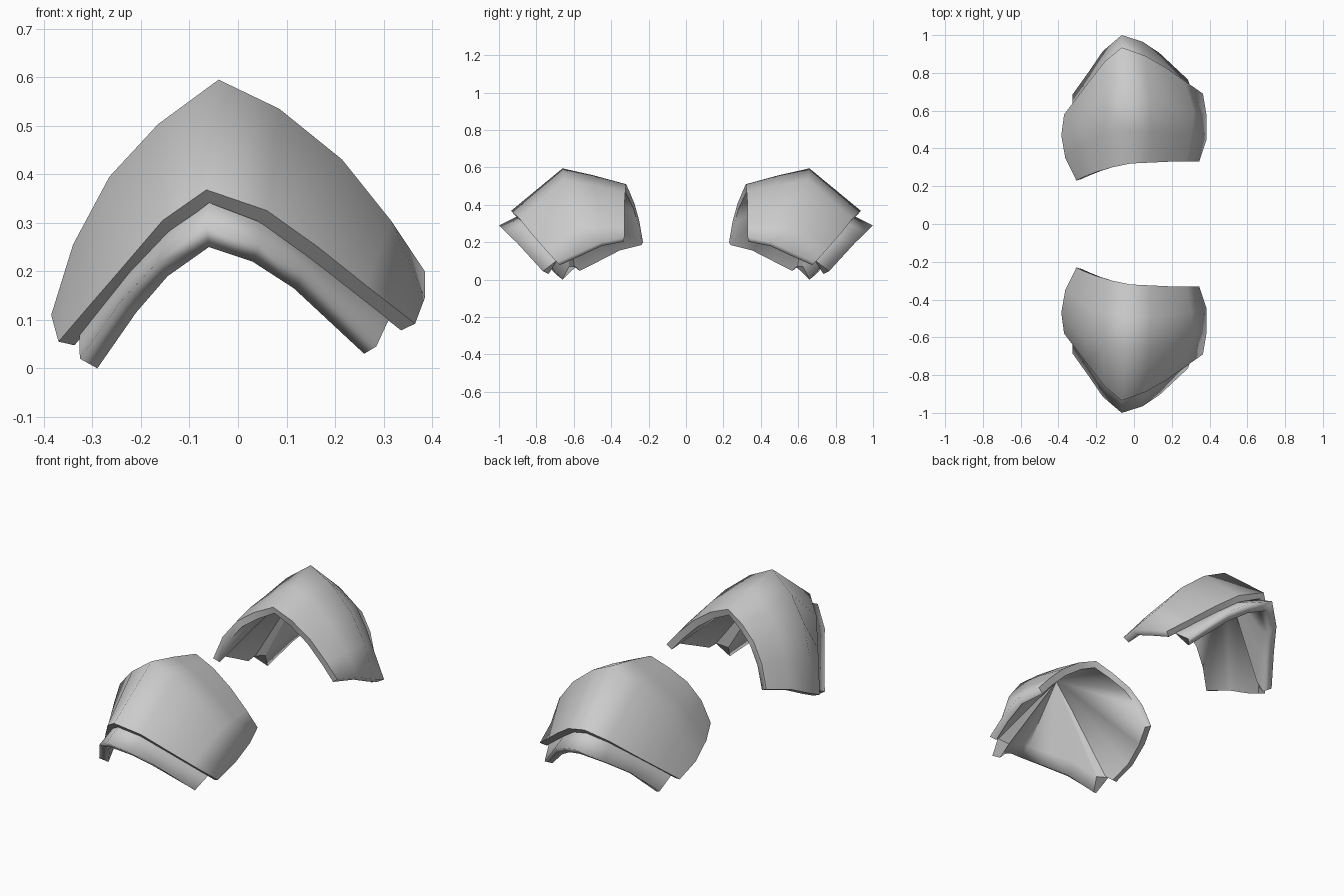
import bpy, bmesh
from mathutils import Vector

if "Cube" in bpy.data.objects:
    bpy.data.objects.remove(bpy.data.objects["Cube"])

steel = bpy.data.materials.new("steel grey")
steel.diffuse_color = (0.6, 0.6, 0.6, 1)
steel.use_nodes = True
steel.node_tree.nodes["Principled BSDF"].inputs["Base Color"].default_value = steel.diffuse_color

# Arched cross-sections of the shoulder plate, from its left end to its right end
RIM = [(-.37, -.58, .055), (-.31, -.66, .125), (-.245, -.745, .2), (-.155, -.86, .305), (-.065, -.935, .368),
       (.06, -.89, .325), (.165, -.83, .25), (.265, -.76, .17), (.365, -.69, .092)]
CREST = [(-.385, -.47, .11), (-.34, -.54, .255), (-.265, -.6, .395), (-.165, -.64, .503), (-.04, -.66, .595),
         (.085, -.65, .535), (.215, -.63, .43), (.315, -.6, .305), (.385, -.57, .145)]
NECK = [(-.305, -.23, .2), (-.265, -.25, .315), (-.2, -.275, .405), (-.115, -.3, .465), (-.02, -.32, .51),
        (.085, -.325, .465), (.19, -.33, .39), (.28, -.33, .3), (.345, -.33, .225)]
# Cross-sections of the lower lame, which fans out from a pivot under the crest
LAME_TOP = [(-.327, -.59, .068), (-.225, -.74, .195), (-.145, -.835, .28), (-.063, -.905, .337),
            (.05, -.86, .3), (.15, -.805, .225), (.312, -.69, .103)]
LAME_LIP = [(-.326, -.685, .02), (-.24, -.805, .14), (-.165, -.915, .22), (-.065, -1.0, .29),
            (.045, -.965, .255), (.135, -.905, .198), (.285, -.765, .045)]
LAME_UNDER = [(-.29, -.66, 0), (-.21, -.765, .115), (-.145, -.87, .19), (-.06, -.96, .25),
              (.03, -.92, .22), (.115, -.865, .165), (.26, -.735, .03)]
PIVOT = Vector((-.045, -.66, .55))


def finish(name, bm, side, angle, rolled):
    """Put the part on its side and shade it; rolled edges stay smooth."""
    for v in bm.verts:
        v.co.y *= side
    bmesh.ops.recalc_face_normals(bm, faces=bm.faces)
    bm.verts.index_update()
    soft = {frozenset((a.index, b.index)) for row in rolled for a, b in zip(row, row[1:])}
    me = bpy.data.meshes.new(name)
    bm.to_mesh(me)
    bm.free()
    me.materials.append(steel)
    ob = bpy.data.objects.new(name, me)
    bpy.context.collection.objects.link(ob)
    bpy.ops.object.select_all(action='DESELECT')
    bpy.context.view_layer.objects.active = ob
    ob.select_set(True)
    bpy.ops.object.shade_smooth_by_angle(angle=angle)
    for e in me.edges:
        if frozenset(e.vertices) in soft:
            e.use_edge_sharp = False


def loft(bm, rows):
    """Bridge rows of points with quads and return the vertex rows."""
    vs = [[bm.verts.new(p) for p in row] for row in rows]
    for a, b in zip(vs, vs[1:]):
        for i in range(len(a) - 1):
            bm.faces.new((a[i], a[i + 1], b[i + 1], b[i]))
    return vs


def border(r):
    """Vertices around the outline of a lofted sheet."""
    return r[0] + [row[-1] for row in r[1:-1]] + r[-1][::-1] + [row[0] for row in r[-2:0:-1]]


def shoulder_plate(name, side):
    # row between the crest and the neck edge, bulged at the ends
    mid = []
    for i, (a, b) in enumerate(zip(CREST, NECK)):
        m = (Vector(a) + Vector(b)) / 2
        m.x *= 1.055 if i in (0, 8) else 1.02
        m.z += .015 if i in (0, 8) else .004
        mid.append(m)
    bm = bmesh.new()
    outer = loft(bm, [RIM, CREST, mid, NECK])
    bm.normal_update()
    # edge faces all round, then an inner skin gathered to the pivot
    sign = 1 if outer[1][4].normal.z > 0 else -1
    o = border(outer)
    n = [bm.verts.new(v.co - v.normal * sign * .036) for v in o]
    pivot = bm.verts.new(PIVOT + Vector((0, 0, .006)))
    for i in range(len(o)):
        j = (i + 1) % len(o)
        bm.faces.new((o[i], o[j], n[j], n[i]))
        bm.faces.new((n[i], n[j], pivot))
    finish(name, bm, side, 1.15, [[row[-1] for row in outer]])


def lower_lame(name, side):
    # inner row, set back from the lip towards the pivot
    back = []
    for p in LAME_UNDER:
        q = Vector(p).lerp(PIVOT, .13)
        back.append(q + Vector((.08 * q.x, .02 + .06 * abs(q.x), 0)))
    bm = bmesh.new()
    rows = loft(bm, [LAME_TOP, LAME_LIP, LAME_UNDER, back])
    top, lip, under, inner = rows
    pivot = bm.verts.new(PIVOT)
    # outer and inner skins converge on the pivot
    for row in (top, inner):
        for a, b in zip(row, row[1:]):
            bm.faces.new((a, b, pivot))
    # end caps
    for i in (0, -1):
        bm.faces.new((top[i], lip[i], under[i], inner[i]))
        bm.faces.new((top[i], inner[i], pivot))
    finish(name, bm, side, .6, [top, lip, under, inner, [r[3] for r in rows]])


for label, side in (("front", 1), ("back", -1)):
    shoulder_plate(label + "_shoulder_plate", side)
    lower_lame(label + "_lower_lame", side)
